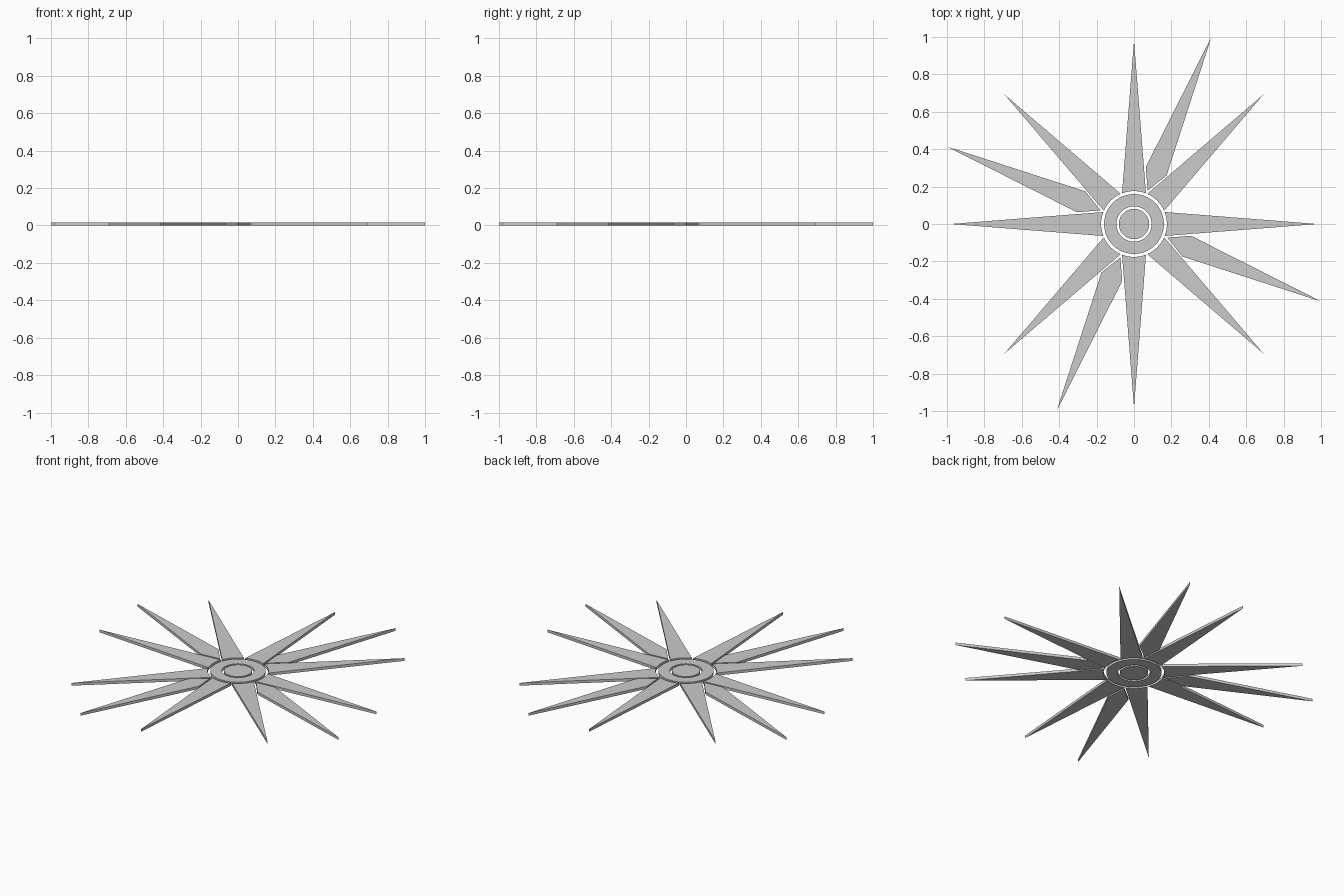
import bpy, bmesh
from math import sin, cos, pi, asin, sqrt

if "Cube" in bpy.data.objects:
    bpy.data.objects.remove(bpy.data.objects["Cube"])

T = 0.017       # plate thickness
R_IN = 0.176    # radius of the curved ray bases
SEG = 64


def extrude_plate(name, outlines, angle=0.0):
    """Flat plate from one outline, or a ring from outer + inner outlines."""
    c, s = cos(angle), sin(angle)
    bm = bmesh.new()
    loops = []
    for pts in outlines:
        pts = [(x * c - y * s, x * s + y * c) for x, y in pts]
        loops.append([[bm.verts.new((x, y, z)) for x, y in pts] for z in (0, T)])
    for low, high in loops:
        n = len(low)
        for i in range(n):
            j = (i + 1) % n
            bm.faces.new((low[i], low[j], high[j], high[i]))
    for level in (0, 1):
        if len(loops) == 1:
            bm.faces.new(loops[0][level])
        else:
            a, b = loops[0][level], loops[1][level]
            n = len(a)
            for i in range(n):
                j = (i + 1) % n
                bm.faces.new((a[i], a[j], b[j], b[i]))
    bmesh.ops.recalc_face_normals(bm, faces=bm.faces)
    me = bpy.data.meshes.new(name)
    bm.to_mesh(me)
    bm.free()
    ob = bpy.data.objects.new(name, me)
    bpy.context.collection.objects.link(ob)
    bpy.context.view_layer.objects.active = ob
    ob.select_set(True)
    bpy.ops.object.shade_smooth_by_angle(angle=pi / 6)
    ob.select_set(False)


def circle(r):
    return [(r * cos(2 * pi * i / SEG), r * sin(2 * pi * i / SEG)) for i in range(SEG)]


# Hub: solid disc inside a ring
extrude_plate("hub_disc", [circle(0.081)])
extrude_plate("hub_ring", [circle(0.16), circle(0.094)])

# Eight main rays with concave bases
half = asin(0.064 / R_IN)
arc = [(R_IN * sin(-half + 2 * half * i / 8), R_IN * cos(-half + 2 * half * i / 8))
       for i in range(9)]
for k in range(8):
    extrude_plate(f"main_ray_{k + 1}", [arc + [(0, 0.98)]], k * pi / 4)

# Four long kite-shaped rays tucked between the main rays
kite = [(0.073, 0.179), (0.174, 0.259), (0.414, 1.0), (0.063, 0.305)]
for k in range(4):
    extrude_plate(f"long_ray_{k + 1}", [kite], k * pi / 2)
